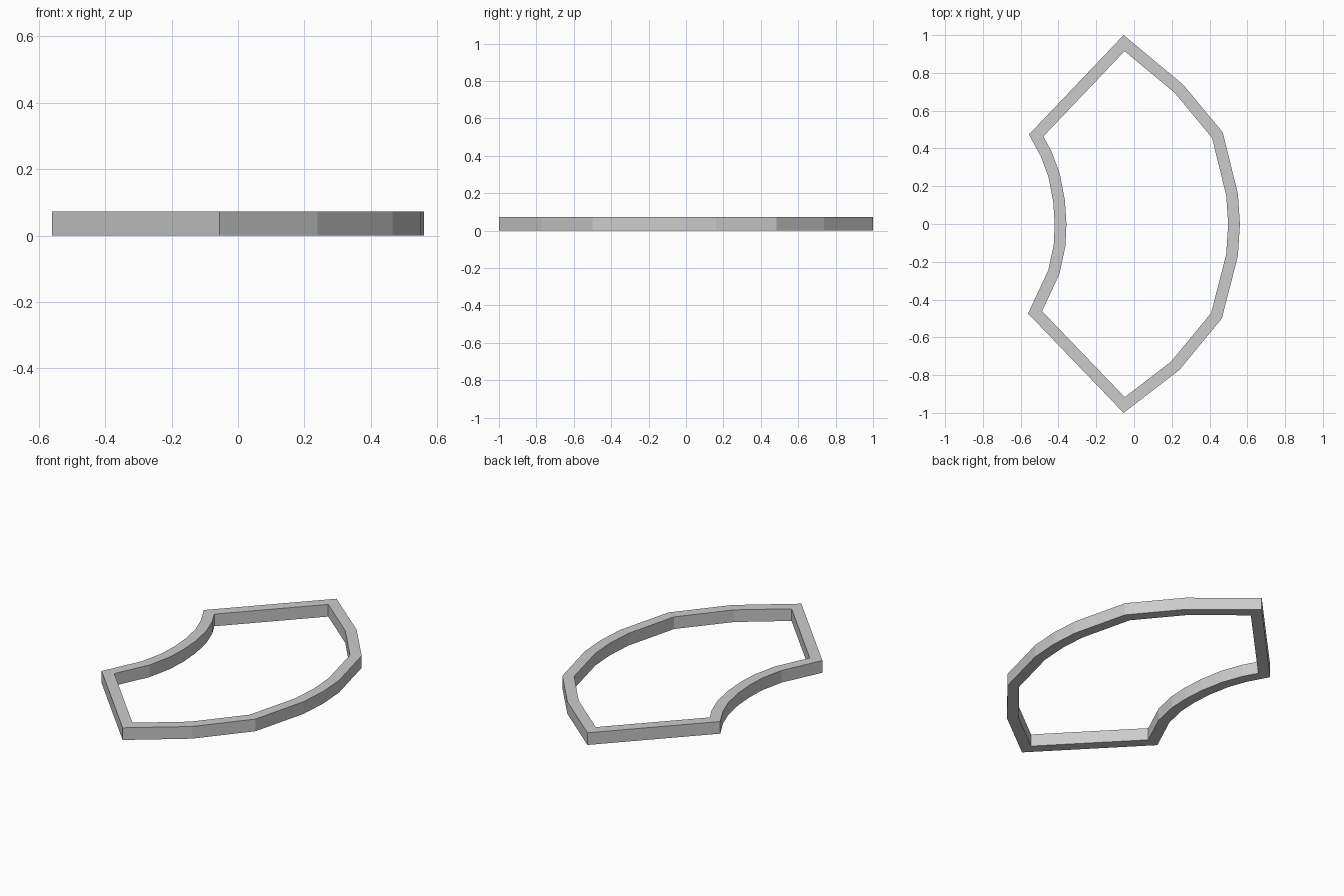
import bpy, bmesh
from mathutils import Vector

if "Cube" in bpy.data.objects:
    bpy.data.objects.remove(bpy.data.objects["Cube"], do_unlink=True)

HEIGHT = 0.072
WIDTH = 0.062

grey = bpy.data.materials.new("plain grey")
grey.use_nodes = True
colour = (0.6, 0.6, 0.6, 1)
grey.diffuse_color = colour
grey.node_tree.nodes["Principled BSDF"].inputs["Base Color"].default_value = colour

# Outer outline, clockwise: bowed right side, then the hollow left side
bowed_side = [(-.055, 1), (.26, .738), (.47, .485), (.55, .16), (.561, 0),
              (.55, -.17), (.465, -.5), (.24, -.773), (-.055, -1)]
hollow_side = [(-.561, -.474), (-.454, -.245), (-.425, -.11), (-.42, 0),
               (-.428, .12), (-.453, .25), (-.494, .36), (-.556, .474)]
outer = [Vector(p) for p in bowed_side + hollow_side]


def inset(points, width):
    """Mitred inward offset of a closed clockwise outline."""
    result = []
    for i, p in enumerate(points):
        before = (p - points[i - 1]).normalized()
        after = (points[(i + 1) % len(points)] - p).normalized()
        n1 = Vector((before.y, -before.x))
        n2 = Vector((after.y, -after.x))
        result.append(p + (n1 + n2) * width / (1 + n1.dot(n2)))
    return result


# Frame: four rings of corners joined into a closed rectangular band
inner = inset(outer, WIDTH)
bm = bmesh.new()
rings = [[bm.verts.new((p.x, p.y, z)) for p in outline]
         for outline, z in ((outer, 0), (outer, HEIGHT), (inner, HEIGHT), (inner, 0))]
for r, ring in enumerate(rings):
    following = rings[(r + 1) % len(rings)]
    for i in range(len(ring)):
        j = (i + 1) % len(ring)
        bm.faces.new((ring[i], ring[j], following[j], following[i]))
bmesh.ops.recalc_face_normals(bm, faces=bm.faces)

mesh = bpy.data.meshes.new("curved_frame")
bm.to_mesh(mesh)
bm.free()
mesh.materials.append(grey)
frame = bpy.data.objects.new("curved_frame", mesh)
bpy.context.collection.objects.link(frame)
